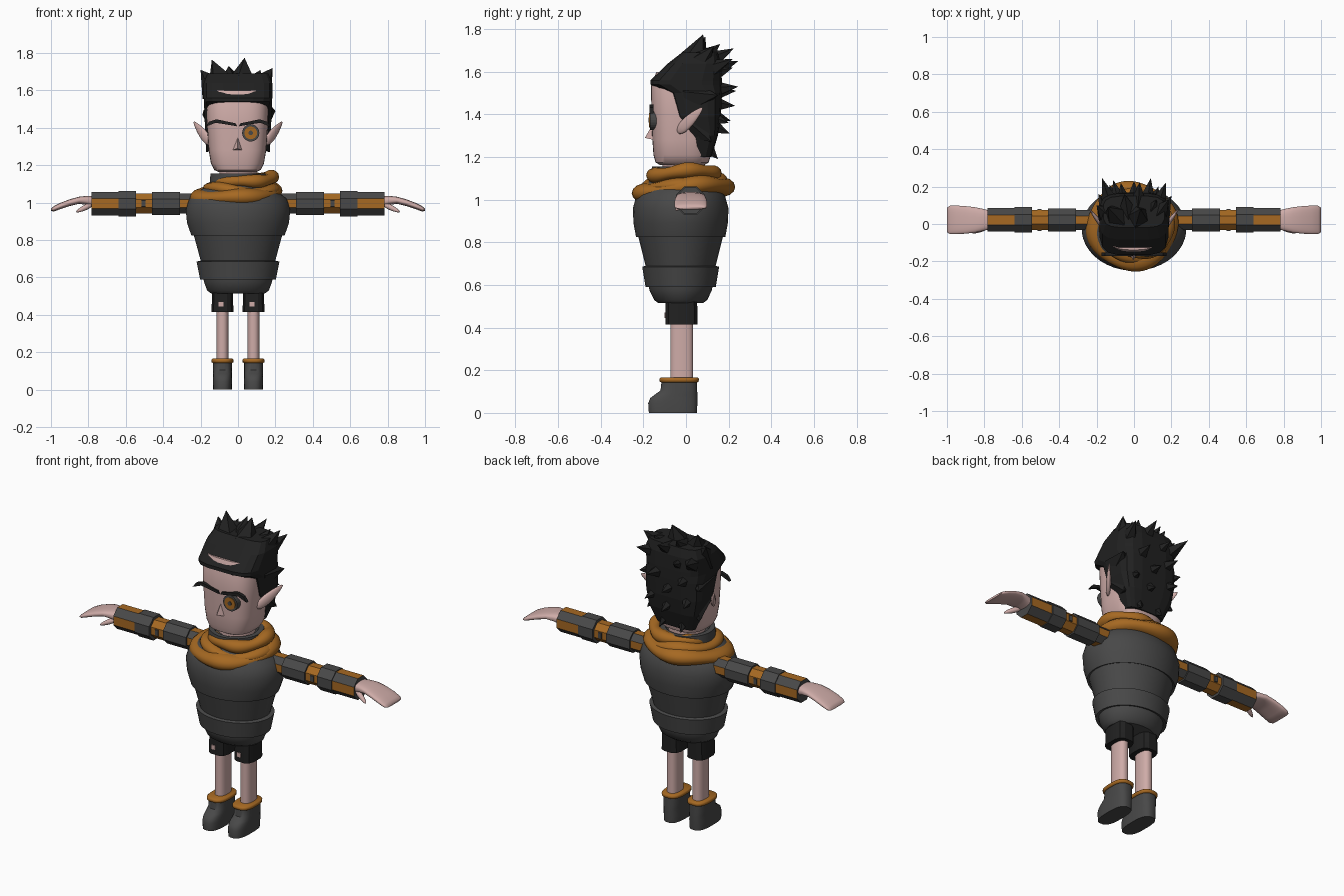
import bpy, bmesh, math
from mathutils import Vector, Matrix

cube = bpy.data.objects.get("Cube")
if cube:
    bpy.data.objects.remove(cube, do_unlink=True)


def material(name, rgb):
    m = bpy.data.materials.new(name)
    m.use_nodes = True
    m.diffuse_color = (*rgb, 1)
    m.node_tree.nodes["Principled BSDF"].inputs["Base Color"].default_value = (*rgb, 1)
    return m


GREY = material("dark grey cloth", (0.065, 0.065, 0.065))
ORANGE = material("burnt orange cloth", (0.38, 0.14, 0.016))
SKIN = material("pale pink skin", (0.62, 0.41, 0.39))
BLACK = material("soft black", (0.015, 0.015, 0.015))


def finish(bm, name, mats, smooth=40, rule=None):
    """Turn a bmesh into an object, with optional smoothing and colour rule."""
    bmesh.ops.recalc_face_normals(bm, faces=bm.faces)
    bm.normal_update()
    for f in bm.faces:
        f.smooth = bool(smooth)
        if rule:
            f.material_index = rule(f)
    me = bpy.data.meshes.new(name)
    bm.to_mesh(me)
    bm.free()
    if smooth:
        me.set_sharp_from_angle(angle=math.radians(smooth))
    for m in mats:
        me.materials.append(m)
    ob = bpy.data.objects.new(name, me)
    bpy.context.collection.objects.link(ob)
    return ob


def loft(name, sections, mats, n=32, power=2, axis="z", side=1, smooth=40, rule=None):
    """Skin superellipse sections (t, centre u, centre v, radius u, radius v)."""
    bm = bmesh.new()
    rings = []
    for t, cu, cv, ru, rv in sections:
        ring = []
        for i in range(n):
            a = math.tau * (i + 0.5) / n
            c, s = math.cos(a), math.sin(a)
            u = cu + ru * math.copysign(abs(c) ** (2 / power), c)
            v = cv + rv * math.copysign(abs(s) ** (2 / power), s)
            ring.append(bm.verts.new((u * side, v, t) if axis == "z" else (t * side, u, v)))
        rings.append(ring)
    for lo, hi in zip(rings, rings[1:]):
        for i in range(n):
            j = (i + 1) % n
            bm.faces.new((lo[i], lo[j], hi[j], hi[i]))
    bm.faces.new(rings[0])
    bm.faces.new(rings[-1])
    return finish(bm, name, mats, smooth, rule)


def spindle(name, start, end, width, depth, mat, taper=0.0):
    """Ellipsoid stretched between two points, narrowing toward the end."""
    a, b = Vector(start), Vector(end)
    d = b - a
    bm = bmesh.new()
    bmesh.ops.create_uvsphere(bm, u_segments=16, v_segments=10, radius=1)
    for v in bm.verts:
        k = 1 - taper * (v.co.z + 1) / 2
        v.co = Vector((v.co.x * width * k, v.co.y * depth * k, v.co.z * d.length / 2))
    rot = d.to_track_quat("Z", "Y").to_matrix().to_4x4()
    bm.transform(Matrix.Translation((a + b) / 2) @ rot)
    return finish(bm, name, [mat], 60)


def plate(name, outline, y0, y1, mat):
    """Prism from an x-z outline, running from y0 to y1."""
    bm = bmesh.new()
    face = bm.faces.new([bm.verts.new((x, y0, z)) for x, z in outline])
    new = bmesh.ops.extrude_face_region(bm, geom=[face])["geom"]
    for v in new:
        if isinstance(v, bmesh.types.BMVert):
            v.co.y = y1
    bm.faces.ensure_lookup_table()
    return finish(bm, name, [mat], 0)


def disc(name, x, z, r, y0, y1, mat):
    pts = [(x + r * math.cos(math.tau * i / 24), z + r * math.sin(math.tau * i / 24)) for i in range(24)]
    return plate(name, pts, y0, y1, mat)


def scarf_loop(name, centre, radii, tube, tilt, waves, phase):
    """Loose cloth ring: tilted, with a tube that swells and ripples."""
    bm = bmesh.new()
    n, k = 56, 14
    rings = []
    for i in range(n):
        a = math.tau * i / n
        c, s = math.cos(a), math.sin(a)
        swell = 1 + 0.13 * math.sin(waves * a + phase)
        lift = tilt[0] * c + tilt[1] * s + 0.006 * math.sin(3 * a + phase)
        ring = []
        for j in range(k):
            b = math.tau * j / k
            out = tube[0] * swell * math.cos(b)
            ring.append(bm.verts.new((centre[0] + (radii[0] + out) * c,
                                      centre[1] + (radii[1] + out) * s,
                                      centre[2] + lift + tube[1] * swell * math.sin(b))))
        rings.append(ring)
    for i in range(n):
        p, q = rings[i], rings[(i + 1) % n]
        for j in range(k):
            m = (j + 1) % k
            bm.faces.new((p[j], q[j], q[m], p[m]))
    return finish(bm, name, [ORANGE], 60)


# Jacket with overlapping layers: height, half width, half depth
jacket = [(.515, .145, .105), (.53, .165, .125), (.575, .182, .147), (.595, .186, .15),
          (.59, .203, .165), (.685, .222, .181), (.69, .2, .165), (.83, .238, .2),
          (.825, .25, .21), (.89, .273, .222), (.96, .28, .225), (1.02, .262, .208),
          (1.07, .2, .17), (1.1, .13, .13)]
loft("jacket", [(z, 0, -.025, rx, ry) for z, rx, ry in jacket], [GREY], 40, smooth=35)

# Neck, collar and scarf
loft("neck", [(1.08, 0, -.01, .1, .1), (1.2, 0, -.01, .1, .1)], [SKIN])
loft("collar", [(1.06, 0, -.015, .155, .15), (1.155, 0, -.015, .148, .145),
                (1.155, 0, -.015, .12, .12), (1.14, 0, -.015, .11, .11)], [GREY])
scarf_loop("scarf_lower", (-.01, -.012, 1.045), (.185, .18), (.058, .042), (.012, .02), 4, .5)
scarf_loop("scarf_middle", (.015, -.01, 1.075), (.165, .16), (.042, .03), (-.01, .014), 3, 2)
scarf_loop("scarf_upper", (.035, -.012, 1.12), (.145, .14), (.036, .033), (.012, .008), 5, 1)

# Head
head = [(1.163, .1, .105), (1.175, .125, .125), (1.21, .142, .135), (1.28, .154, .14),
        (1.4, .162, .144), (1.54, .166, .147), (1.6, .15, .12)]
loft("head", [(z, -.003, -.018, rx, ry) for z, rx, ry in head], [SKIN], 40, 2.9)

# Nose
bm = bmesh.new()
for p in ((0, -.15, 1.365), (-.032, -.15, 1.28), (.026, -.15, 1.28), (-.004, -.193, 1.29)):
    bm.verts.new(p)
bmesh.ops.convex_hull(bm, input=bm.verts)
finish(bm, "nose", [SKIN], 0)

# Single round eyepiece
disc("eyepiece_rim", .068, 1.373, .046, -.13, -.17, GREY)
disc("eyepiece_lens", .068, 1.373, .034, -.165, -.174, ORANGE)
disc("eyepiece_pupil", .068, 1.373, .012, -.17, -.177, GREY)

# Eyebrows and ears
brow = [(.004, 1.408), (.06, 1.418), (.12, 1.427), (.175, 1.405), (.155, 1.433),
        (.115, 1.446), (.06, 1.434), (.012, 1.424)]
for side, label in ((1, "left"), (-1, "right")):
    plate(label + "_eyebrow", [(x * side, z) for x, z in brow], -.171, -.152, BLACK)
    spindle(label + "_ear", (side * .148, -.04, 1.315), (side * .237, .078, 1.432),
            .017, .038, SKIN, .55)

# Hair: faceted cap, then spikes radiating from the middle of the head
cap = [(1.2, .12, .02, .12), (1.3, .16, .025, .15), (1.39, .178, -.055, .165),
       (1.5, .182, -.09, .17), (1.54, .184, -.168, .17), (1.56, .185, -.168, .17),
       (1.64, .185, -.085, .165), (1.69, .165, -.02, .15)]
loft("hair_cap", [(z, 0, (f + b) / 2, rx, (b - f) / 2) for z, rx, f, b in cap],
     [BLACK], 16, 4, smooth=0)
tips = [(-.2, .1, 1.71), (-.14, .09, 1.765), (-.05, .16, 1.73), (.035, .08, 1.775),
        (.12, .13, 1.71), (.185, .13, 1.72), (-.17, .245, 1.65), (.17, .22, 1.66),
        (.03, .225, 1.71), (-.07, .22, 1.62), (.09, .245, 1.53), (-.11, .235, 1.51),
        (0, .23, 1.44), (.13, .2, 1.36), (-.13, .21, 1.37), (.02, .205, 1.31),
        (.17, .12, 1.27), (-.17, .12, 1.27), (.07, .15, 1.19), (-.07, .15, 1.19),
        (.2, .15, 1.49), (-.19, .16, 1.47)]
bm = bmesh.new()
for tip in tips:
    tip = Vector(tip)
    root = Vector((tip.x * .6, .03, 1.47 + (tip.z - 1.47) * .55))
    d = tip - root
    spin = d.to_track_quat("Z", "Y").to_matrix().to_4x4()
    bmesh.ops.create_cone(bm, segments=5, radius1=.085, radius2=0, depth=d.length, cap_ends=True,
                          matrix=Matrix.Translation((tip + root) / 2) @ spin)
finish(bm, "hair_spikes", [BLACK], 0)


def stripes(f):
    """Orange on the faces that look straight along y or z."""
    return int(max(abs(f.normal.y), abs(f.normal.z)) > .95)


ARM_Y, ARM_Z = .022, .995
for side, label in ((1, "left"), (-1, "right")):
    # Arm: stripes and plain bands of differing thickness
    for part, x0, x1, r, mats, rule in (
            ("shoulder_sleeve", .18, .32, .053, [GREY, ORANGE], stripes),
            ("upper_arm_band", .31, .46, .062, [GREY], None),
            ("elbow_sleeve", .45, .55, .053, [ORANGE], None),
            ("forearm_band", .545, .64, .068, [GREY], None),
            ("forearm_sleeve", .63, .782, .063, [GREY, ORANGE], stripes)):
        loft(label + "_" + part, [(x, ARM_Y, ARM_Z, r * 1.08, r * 1.08) for x in (x0, x1)],
             mats, 8, axis="x", side=side, smooth=0, rule=rule)
    loft(label + "_elbow_stripe", [(x, ARM_Y, ARM_Z, .06, .022) for x in (.495, .515)],
         [GREY], 8, 6, "x", side, 0)
    # Hand: flat mitten drooping at the tip, plus a thumb
    hand = [(.77, .022, 1.005, .05, .03), (.81, .022, 1.012, .06, .024),
            (.85, .022, 1.013, .068, .019), (.9, .022, 1.0, .074, .018),
            (.95, .022, .982, .077, .017), (.985, .022, .967, .076, .014),
            (1, .022, .962, .066, .006)]
    loft(label + "_hand", hand, [SKIN], 24, 2.8, "x", side, 60)
    spindle(label + "_thumb", (side * .775, -.01, .995), (side * .865, -.048, .95),
            .018, .018, SKIN, .4)

    # Leg, shorts and patch
    x = side * .083
    loft(label + "_leg", [(z, x, -.02, .033, .054) for z in (.12, .45)], [SKIN], 20, 2.5)
    loft(label + "_shorts", [(.415, x, -.022, .06, .077), (.48, x, -.022, .058, .077),
                             (.57, x, -.022, .056, .075)], [BLACK], 12, 3, smooth=30)
    px = x - .008
    plate(label + "_shorts_patch", [(px - .013, .445), (px + .013, .445), (px + .013, .47),
                                    (px - .013, .47)], -.096, -.102, SKIN)

    # Boot with rolled cuff: height, front, back, half width
    boot = [(0, -.175, .052, .05), (.045, -.178, .054, .052), (.07, -.168, .054, .051),
            (.085, -.148, .054, .051), (.105, -.12, .053, .051), (.15, -.115, .052, .051)]
    loft(label + "_boot", [(z, x, (f + b) / 2, w, (b - f) / 2) for z, f, b, w in boot],
         [GREY], 24, 2.8)
    loft(label + "_boot_cuff", [(z, x, -.032, .05 + o, .083 + o) for z, o in
                                ((.143, .002), (.147, .009), (.16, .01), (.166, .004))],
         [ORANGE], 24, 2.8, smooth=60)
